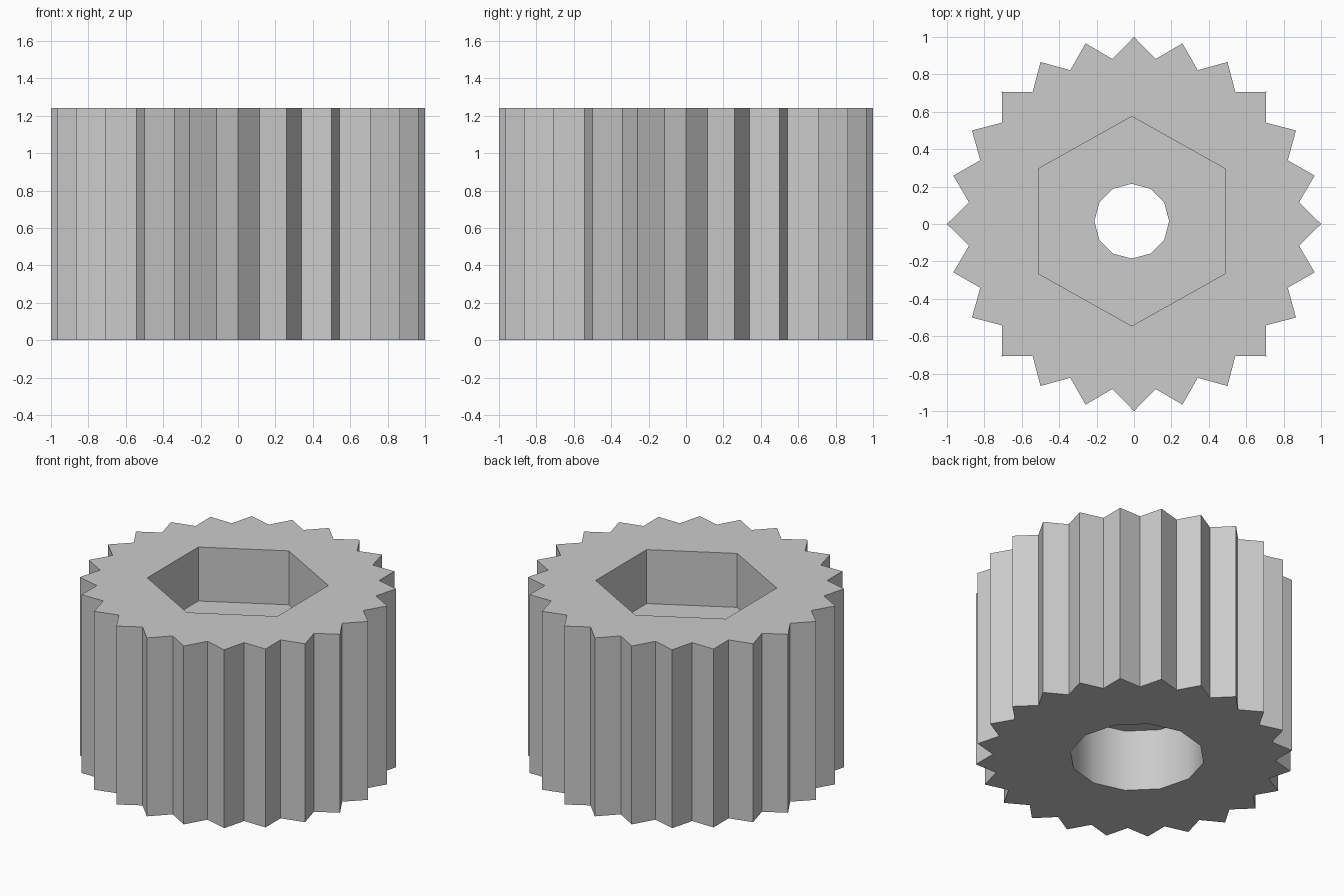
import bpy
import bmesh
from math import sin, cos, pi, radians

cube = bpy.data.objects.get("Cube")
if cube:
    bpy.data.objects.remove(cube, do_unlink=True)

HEIGHT, SOCKET_FLOOR, BORE_CEILING = 1.24, 0.865, 0.43
TEETH = 24
CX, CY = -0.012, 0.015  # the sockets sit slightly off the gear axis

grey = bpy.data.materials.new("light_grey")
grey.use_nodes = True
colour = (0.6, 0.6, 0.6, 1)
grey.diffuse_color = colour
grey.node_tree.nodes["Principled BSDF"].inputs["Base Color"].default_value = colour

bm = bmesh.new()


def polygon(count, rx, ry):
    """Off-centre regular polygon with a corner toward +y."""
    angles = [pi / 2 + 2 * pi * i / count for i in range(count)]
    return [(CX + rx * cos(a), CY + ry * sin(a)) for a in angles]


def ring(points, z):
    verts = [bm.verts.new((x, y, z)) for x, y in points]
    return verts, [bm.edges.new((v, verts[i - 1])) for i, v in enumerate(verts)]


def wall(points, z0, z1, smooth=False):
    """Vertical wall through the outline; returns its two edge loops."""
    low, low_edges = ring(points, z0)
    high, high_edges = ring(points, z1)
    for i in range(len(low)):
        face = bm.faces.new((low[i - 1], low[i], high[i], high[i - 1]))
        face.smooth = smooth
    return low_edges, high_edges


def annulus(outer, inner):
    """Flat face between two edge loops."""
    bmesh.ops.triangle_fill(bm, edges=outer + inner, use_beauty=True, normal=(0, 0, 1))


# Toothed outer wall
outline = []
for i in range(2 * TEETH):
    r = 0.89 if i % 2 else 1.0
    a = pi * i / TEETH
    outline.append((r * cos(a), r * sin(a)))
gear_low, gear_high = wall(outline, 0, HEIGHT)

# Hexagonal socket, narrow through hole, wide bore below
hex_low, hex_high = wall(polygon(6, 0.577, 0.56), SOCKET_FLOOR, HEIGHT)
hole_low, hole_high = wall(polygon(12, 0.2, 0.2), BORE_CEILING, SOCKET_FLOOR, True)
bore_low, bore_high = wall(polygon(12, 0.425, 0.425), 0, BORE_CEILING, True)

# Top, socket floor, bore ceiling and underside
annulus(gear_high, hex_high)
annulus(hex_low, hole_high)
annulus(bore_high, hole_low)
annulus(gear_low, bore_low)

bmesh.ops.recalc_face_normals(bm, faces=bm.faces[:])
for edge in bm.edges:
    if edge.calc_face_angle(0) > radians(35):
        edge.smooth = False

mesh = bpy.data.meshes.new("toothed_knob")
bm.to_mesh(mesh)
bm.free()
mesh.materials.append(grey)
bpy.context.collection.objects.link(bpy.data.objects.new("toothed_knob", mesh))
